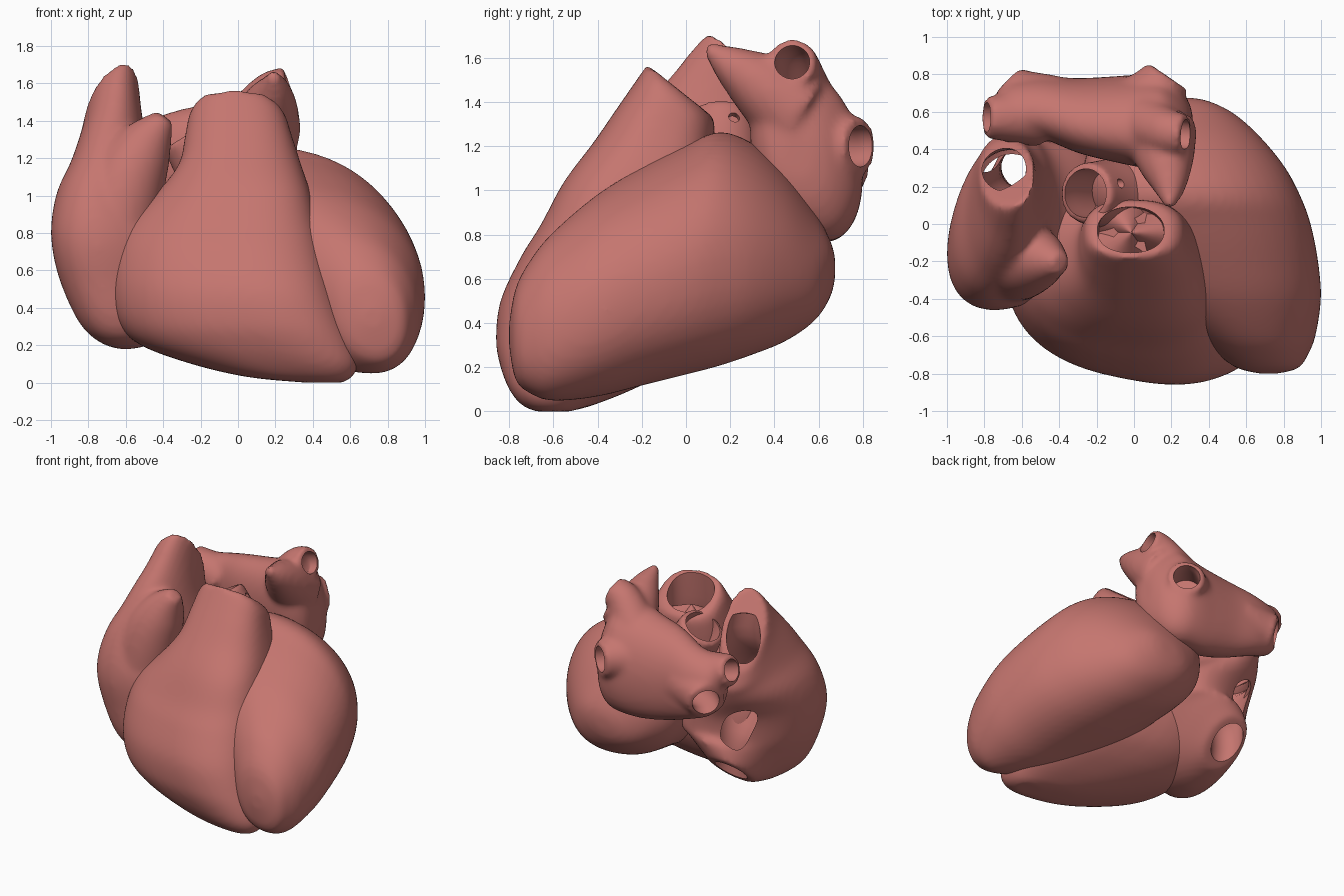
import bpy, bmesh, math
from mathutils import Vector

if "Cube" in bpy.data.objects:
    bpy.data.objects.remove(bpy.data.objects["Cube"])

SEG = 48


def spline(rows, n=6):
    """Smoothly resample rows of numbers (Catmull-Rom)."""
    out = []
    for i in range(len(rows) - 1):
        a, b, c, d = (rows[max(0, min(len(rows) - 1, i + k))] for k in (-1, 0, 1, 2))
        for j in range(n):
            t = j / n
            out.append([0.5 * (2*q + (r-p)*t + (2*p-5*q+4*r-s)*t*t + (3*q-p-3*r+s)*t**3)
                        for p, q, r, s in zip(a, b, c, d)])
    return out + [list(rows[-1])]


def skin(bm, rings):
    """Bridge rings into a closed solid."""
    vs = [[bm.verts.new(p) for p in r] for r in rings]
    for a, b in zip(vs, vs[1:]):
        for i in range(len(a)):
            j = (i + 1) % len(a)
            bm.faces.new((a[i], a[j], b[j], b[i]))
    bm.faces.new(vs[0][::-1])
    bm.faces.new(vs[-1])


def slices(bm, axis, rows, power=0.92):
    """Rows: position, a-min, a-max, b-min, b-max, tilt, shear, side tilt."""
    order = {'x': (1, 2, 0), 'y': (0, 2, 1), 'z': (0, 1, 2)}[axis]
    rings = []
    for pos, a0, a1, b0, b1, tilt, shear, side in spline([tuple(r) + (0,) * (8 - len(r)) for r in rows]):
        ca, cb, ha, hb = (a0+a1)/2, (b0+b1)/2, abs(a1-a0)/2, abs(b1-b0)/2
        shear = max(-hb * 0.7, min(shear, hb * 0.7))
        hb = math.sqrt(max(hb*hb - shear*shear, 1e-5))
        ring = []
        for k in range(SEG):
            t = 2 * math.pi * k / SEG
            c, s = (math.copysign(abs(f(t)) ** power, f(t)) for f in (math.cos, math.sin))
            b = cb + hb * s - shear * c
            p = [0, 0, 0]
            p[order[0]], p[order[1]] = ca + ha * c, b
            p[order[2]] = pos - tilt * (b - cb) + side * ha * c
            ring.append(p)
        rings.append(ring)
    skin(bm, rings)


def tube(bm, path):
    """Round tube through points (x, y, z, radius)."""
    pts = spline(path)
    rings = []
    for i, p in enumerate(pts):
        d = Vector(pts[min(i+1, len(pts)-1)][:3]) - Vector(pts[max(i-1, 0)][:3])
        q = d.to_track_quat('Z', 'Y')
        rings.append([Vector(p[:3]) + q @ Vector((p[3]*math.cos(t), p[3]*math.sin(t), 0))
                      for t in (2*math.pi*k/SEG for k in range(SEG))])
    skin(bm, rings)


mat = bpy.data.materials.new("muscle")
mat.diffuse_color = (0.56, 0.18, 0.16, 1)
mat.use_nodes = True
mat.node_tree.nodes["Principled BSDF"].inputs["Base Color"].default_value = mat.diffuse_color


def make(name, build):
    bm = bmesh.new()
    build(bm)
    bmesh.ops.recalc_face_normals(bm, faces=bm.faces)
    me = bpy.data.meshes.new(name)
    bm.to_mesh(me)
    bm.free()
    ob = bpy.data.objects.new(name, me)
    bpy.context.collection.objects.link(ob)
    me.materials.append(mat)
    return ob


def finish(ob, cutters=(), remesh=True):
    """Fuse the pieces, soften, bore the vessels and shade."""
    bpy.ops.object.select_all(action='DESELECT')
    bpy.context.view_layer.objects.active = ob
    ob.select_set(True)
    if remesh:
        m = ob.modifiers.new("fuse", 'REMESH')
        m.mode, m.voxel_size = 'VOXEL', 0.02
        bpy.ops.object.modifier_apply(modifier=m.name)
        m = ob.modifiers.new("soften", 'SMOOTH')
        m.factor, m.iterations = 0.5, 10
        bpy.ops.object.modifier_apply(modifier=m.name)
    for build in cutters:
        cut = make("cutter", build)
        cut.hide_render = True
        m = ob.modifiers.new("bore", 'BOOLEAN')
        m.operation, m.solver, m.object = 'DIFFERENCE', 'EXACT', cut
        bpy.ops.object.modifier_apply(modifier=m.name)
        bpy.data.objects.remove(cut)
    bpy.ops.object.shade_smooth_by_angle(angle=math.radians(40))


# Left ventricle: egg sliced front to back
finish(make("left_ventricle", lambda bm: slices(bm, 'y', [
    (-.80, .67, .77, .29, .40), (-.77, .55, .88, .14, .56, 0, .03), (-.70, .45, .93, .08, .69, 0, .05),
    (-.60, .32, .97, .05, .81, 0, .07), (-.40, .05, 1.0, .07, .98, 0, .08), (-.20, -.12, .985, .12, 1.10, 0, .09),
    (0, -.22, .945, .17, 1.20, 0, .10), (.15, -.26, .89, .21, 1.26, 0, .11), (.30, -.27, .81, .26, 1.21, 0, .10),
    (.45, -.22, .69, .32, 1.08, 0, .07), (.58, -.1, .55, .41, .91, 0, .05), (.65, .05, .42, .51, .78),
    (.675, .16, .32, .60, .70)])))

# Right ventricle with the outflow trunk, open at the top
finish(make("right_ventricle", lambda bm: slices(bm, 'z', [
    (.0, .36, .56, -.68, -.52), (.03, .05, .61, -.74, -.42, 0, .04), (.10, -.25, .645, -.79, -.25, 0, .08),
    (.20, -.52, .63, -.825, -.06, 0, .11), (.32, -.645, .59, -.845, .08, 0, .12), (.5, -.69, .53, -.825, .17, 0, .12),
    (.7, -.67, .47, -.735, .18, 0, .1), (.85, -.6, .43, -.645, .16, 0, .08), (1.0, -.45, .39, -.55, .13, .1, .05),
    (1.15, -.32, .34, -.41, .12, .3), (1.3, -.285, .29, -.29, .125, .5), (1.4, -.265, .255, -.21, .13, .7),
    (1.45, -.235, .2, -.175, .125, .8)], .78)),
    [lambda bm: slices(bm, 'z', [(1.0, -.12, .08, -.15, .03), (1.15, -.18, .14, -.22, .07),
                                 (1.3, -.195, .16, -.18, .09), (1.7, -.195, .16, -.14, .09)])])

# Right atrium between the two great veins, with its ear flap


def right_atrium(bm):
    slices(bm, 'z', [
        (.36, -.74, -.44, .14, .45, -.9), (.39, -.8, -.3, -.14, .46, -.7, -.05), (.45, -.88, -.2, -.38, .45, -.45, -.1),
        (.6, -.965, -.15, -.44, .43, -.1, -.15), (.8, -1.0, -.18, -.45, .43, 0, -.15),
        (1.0, -.97, -.38, -.38, .46, .1, -.1), (1.17, -.895, -.46, -.25, .49, .3, -.05, .1),
        (1.32, -.85, -.51, -.05, .48, .8, 0, .4), (1.46, -.825, -.53, .09, .45, 1.25, 0, .75)])
    tube(bm, [(-.68, -.2, .72, .23), (-.6, -.19, 1.05, .21), (-.5, -.19, 1.26, .155), (-.39, -.21, 1.42, .055)])


finish(make("right_atrium", right_atrium), [lambda bm: tube(bm, [
    (-.69, .29, 1.9, .122), (-.69, .285, 1.35, .122), (-.65, .2, .95, .2), (-.60, .29, .55, .12), (-.6, .31, .1, .12)])])

# Left atrium with four lung veins and a pointed ear flap
VEINS = [
    [(.08, .52, 1.4, .16), (.18, .49, 1.54, .125), (.275, .48, 1.58, .11)],
    [(.03, .6, 1.2, .2), (.13, .72, 1.2, .15), (.18, .79, 1.2, .13)],
    [(-.45, .62, 1.13, .18), (-.61, .68, 1.1, .15), (-.68, .73, 1.08, .135)],
    [(-.52, .58, 1.2, .17), (-.69, .57, 1.26, .13), (-.79, .57, 1.29, .11)]]


def left_atrium(bm):
    slices(bm, 'x', [
        (-.73, .51, .71, 1.0, 1.33), (-.66, .48, .77, .94, 1.36, 0, .04), (-.5, .46, .79, .88, 1.4, 0, .05),
        (-.3, .38, .78, .81, 1.46, 0, .07), (-.1, .33, .79, .77, 1.5, 0, .08), (.05, .30, .80, .77, 1.54, 0, .09),
        (.15, .29, .79, .78, 1.56, 0, .09), (.23, .31, .74, .83, 1.5, 0, .09), (.29, .36, .66, .93, 1.38, 0, .05),
        (.315, .43, .58, 1.05, 1.25)])
    tube(bm, [(.14, .5, 1.35, .2), (.17, .33, 1.48, .15), (.19, .2, 1.57, .09), (.19, .09, 1.65, .025)])
    for v in VEINS:
        tube(bm, v)


def bore(v):
    rim, mid = Vector(v[2][:3]), Vector(v[1][:3])
    out = rim + (rim - mid).normalized() * .12
    r = v[2][3] * .72
    return lambda bm: tube(bm, [(*out, r), (*rim, r), (*mid, r), (*v[0][:3], r * 1.2)])


finish(make("left_atrium", left_atrium), [bore(v) for v in VEINS])

# Aortic root with coronary opening
finish(make("aortic_root", lambda bm: tube(bm, [
    (.05, .13, .85, .24), (-.08, .15, 1.05, .21), (-.18, .16, 1.2, .18), (-.26, .165, 1.33, .162)])),
    [lambda bm: tube(bm, [(-.06, .15, 1.0, .11), (-.18, .162, 1.21, .13), (-.26, .165, 1.33, .13),
                          (-.33, .17, 1.46, .13)]),
     lambda bm: tube(bm, [(.1, .24, 1.4, .025), (-.05, .22, 1.34, .025), (-.15, .21, 1.29, .025)])])


# Three-cusped valve inside the outflow trunk
def pulmonary_valve(bm):
    skin(bm, [[(-.015 + .185*f*math.cos(t), -.045 + .145*f*math.sin(t),
                1.24 + .12*(1-f) + .12*f*abs(math.cos(1.5*t)) - .07*f)
               for t in (2*math.pi*k/SEG for k in range(SEG))] for f in (1, .75, .5, .25, .03)])


finish(make("pulmonary_valve", pulmonary_valve), remesh=False)
